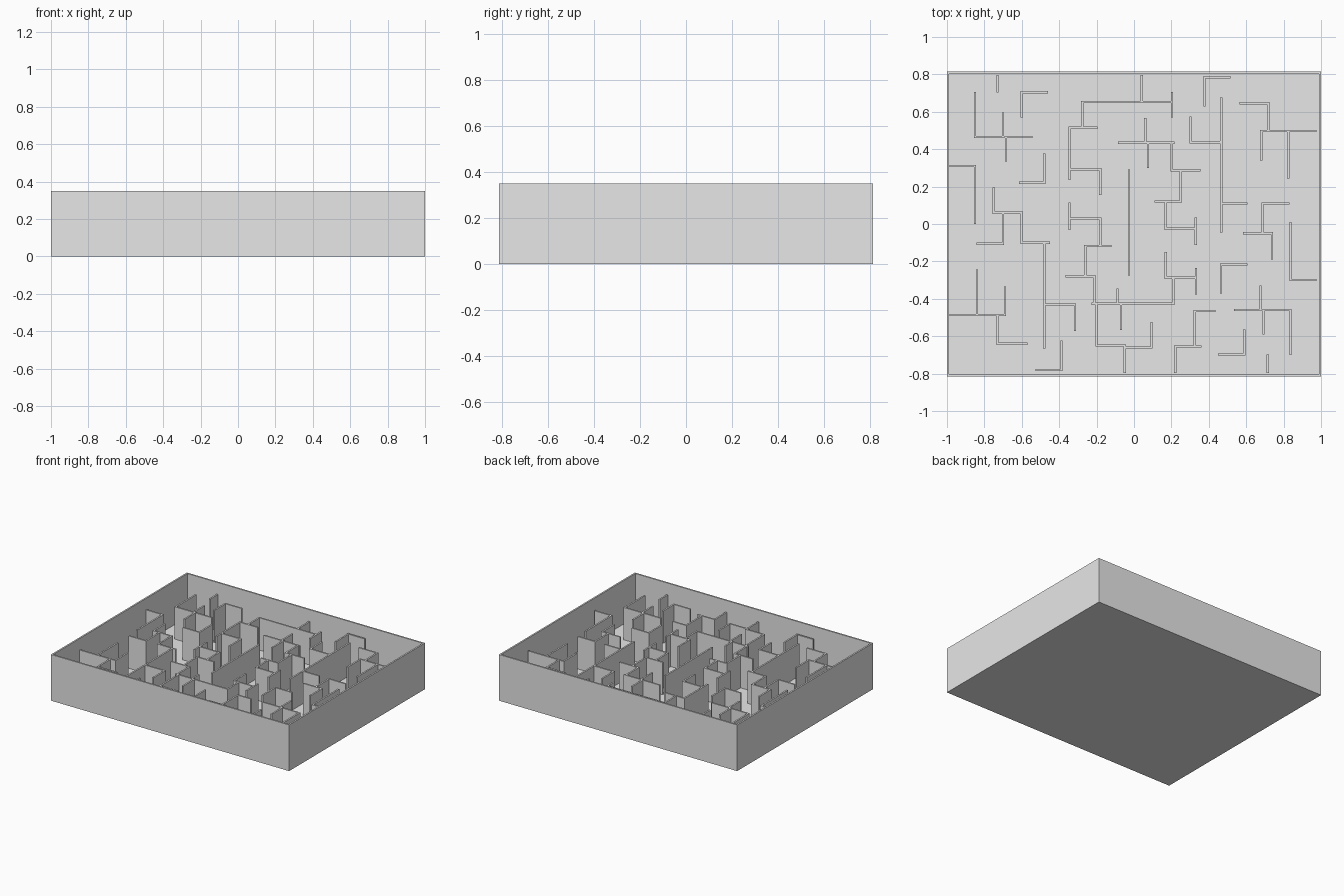
import bpy
import bmesh
from mathutils import Matrix, Vector

# Main proportions
WIDTH, DEPTH, HEIGHT = 2.0, 1.63, 0.35
RIM = 0.017
FLOOR = 0.02
WALL_TOP = 0.265
WALL_THICKNESS = 0.012

default_cube = bpy.data.objects.get("Cube")
if default_cube:
    bpy.data.objects.remove(default_cube, do_unlink=True)

grey = bpy.data.materials.new("plain_grey")
grey.use_nodes = True
grey.diffuse_color = (0.8, 0.8, 0.8, 1)
grey.node_tree.nodes["Principled BSDF"].inputs["Base Color"].default_value = grey.diffuse_color


def make_object(name, bm):
    mesh = bpy.data.meshes.new(name)
    bm.to_mesh(mesh)
    bm.free()
    mesh.materials.append(grey)
    part = bpy.data.objects.new(name, mesh)
    bpy.context.collection.objects.link(part)
    return part


def add_box(bm, low, high):
    low, high = Vector(low), Vector(high)
    placement = Matrix.Translation((low + high) / 2) @ Matrix.Diagonal((*(high - low), 1))
    return bmesh.ops.create_cube(bm, size=1, matrix=placement)["verts"]


def run(bm, x, y, turns, along_x):
    """Upright panels from (x, y), turning a right angle at each new coordinate."""
    half = WALL_THICKNESS / 2
    for target in turns:
        end_x, end_y = (target, y) if along_x else (x, target)
        add_box(bm,
                (min(x, end_x) - half, min(y, end_y) - half, FLOOR),
                (max(x, end_x) + half, max(y, end_y) + half, WALL_TOP))
        x, y, along_x = end_x, end_y, not along_x


def wall_along_x(x, y, *turns):
    run(walls, x, y, turns, True)


def wall_along_y(x, y, *turns):
    run(walls, x, y, turns, False)


# Open tray: a block whose top is inset and sunk to floor level
tray = bmesh.new()
add_box(tray, (-WIDTH / 2, -DEPTH / 2, 0), (WIDTH / 2, DEPTH / 2, HEIGHT))
top = max(tray.faces, key=lambda face: face.calc_center_median().z)
bmesh.ops.inset_region(tray, faces=[top], thickness=RIM)
sunk = bmesh.ops.extrude_face_region(tray, geom=[top])["geom"]
bmesh.ops.delete(tray, geom=[top], context="FACES_ONLY")
bmesh.ops.translate(tray, vec=(0, 0, FLOOR - HEIGHT),
                    verts=[v for v in sunk if isinstance(v, bmesh.types.BMVert)])
bmesh.ops.recalc_face_normals(tray, faces=tray.faces)
make_object("tray", tray)

# Square starting plate on the floor
plate = bmesh.new()
add_box(plate, (-.935, -.73, FLOOR), (-.77, -.555, FLOOR + .008))
make_object("start_plate", plate)

# Maze walls, back right quarter
walls = bmesh.new()
wall_along_y(-.73, .79, .71)
wall_along_y(-.6, .575, .705, -.465)
wall_along_y(-.85, .7, .465, -.55)
wall_along_y(-.7, .59, .465)
wall_along_y(-.685, .465, .34)
wall_along_x(-.98, .31, -.85, .005)
wall_along_x(-.61, .22, -.48, .37)
wall_along_y(-.75, .19, .06, -.6, -.1, -.455)
wall_along_y(-.7, .06, -.105, -.835)
make_object("back_right_walls", walls)

# Maze walls, front right quarter
walls = bmesh.new()
wall_along_y(-.48, -.1, -.66)
wall_along_x(-.48, -.43, -.315, -.565)
wall_along_x(-.98, -.487, -.69, -.34)
wall_along_y(-.84, -.25, -.487)
wall_along_y(-.73, -.487, -.64, -.575)
wall_along_x(-.52, -.78, -.387, -.63)
make_object("front_right_walls", walls)

# Maze walls, back middle
walls = bmesh.new()
wall_along_y(.042, .79, .652)
wall_along_y(.203, .7, .575)
wall_along_x(.203, .652, -.277, .515)
wall_along_x(-.2, .515, -.345, .24)
wall_along_x(-.345, .293, -.18, .16)
wall_along_x(-.08, .435, .21)
wall_along_y(.06, .56, .435)
wall_along_y(.075, .435, .305)
wall_along_y(.2, .435, .287, .35)
wall_along_y(.25, .287, .12, .115)
wall_along_y(.17, .12, -.025, .33)
wall_along_y(.33, .03, -.105)
wall_along_y(.302, .57, .437, .467)
wall_along_y(.377, .635, .785, .51)
wall_along_y(-.027, .285, -.27)
make_object("back_middle_walls", walls)

# Maze walls, front middle
walls = bmesh.new()
wall_along_y(-.345, .11, -.025)
wall_along_x(-.345, .03, -.18, -.117)
wall_along_x(-.125, -.117, -.26, -.27)
wall_along_x(-.36, -.28, -.213, -.427)
wall_along_x(-.22, -.427, .21, -.288)
wall_along_y(-.088, -.35, -.427)
wall_along_y(-.07, -.427, -.56)
wall_along_y(.17, -.155, -.288, .332)
wall_along_y(.332, -.24, -.37)
wall_along_y(-.2, -.427, -.65, -.05)
wall_along_y(-.05, -.65, -.79)
wall_along_x(-.05, -.66, .093, -.53)
wall_along_x(.43, -.465, .325, -.655)
wall_along_x(.355, -.655, .22, -.79)
make_object("front_middle_walls", walls)

# Maze walls, back left quarter
walls = bmesh.new()
wall_along_y(.467, .67, -.04)
wall_along_x(.467, .11, .6)
wall_along_x(.57, .645, .718, .497)
wall_along_x(.97, .497, .68, .345)
wall_along_y(.825, .497, .25)
wall_along_x(.825, .11, .687, -.05)
wall_along_x(.59, -.05, .738, -.185)
make_object("back_left_walls", walls)

# Maze walls, front left quarter
walls = bmesh.new()
wall_along_y(.837, .005, -.3, .97)
wall_along_y(.465, -.365, -.217, .6)
wall_along_x(.54, -.46, .837, -.695)
wall_along_y(.677, -.335, -.46)
wall_along_y(.692, -.46, -.585)
wall_along_x(.455, -.698, .59, -.57)
wall_along_y(.715, -.705, -.79)
make_object("front_left_walls", walls)
